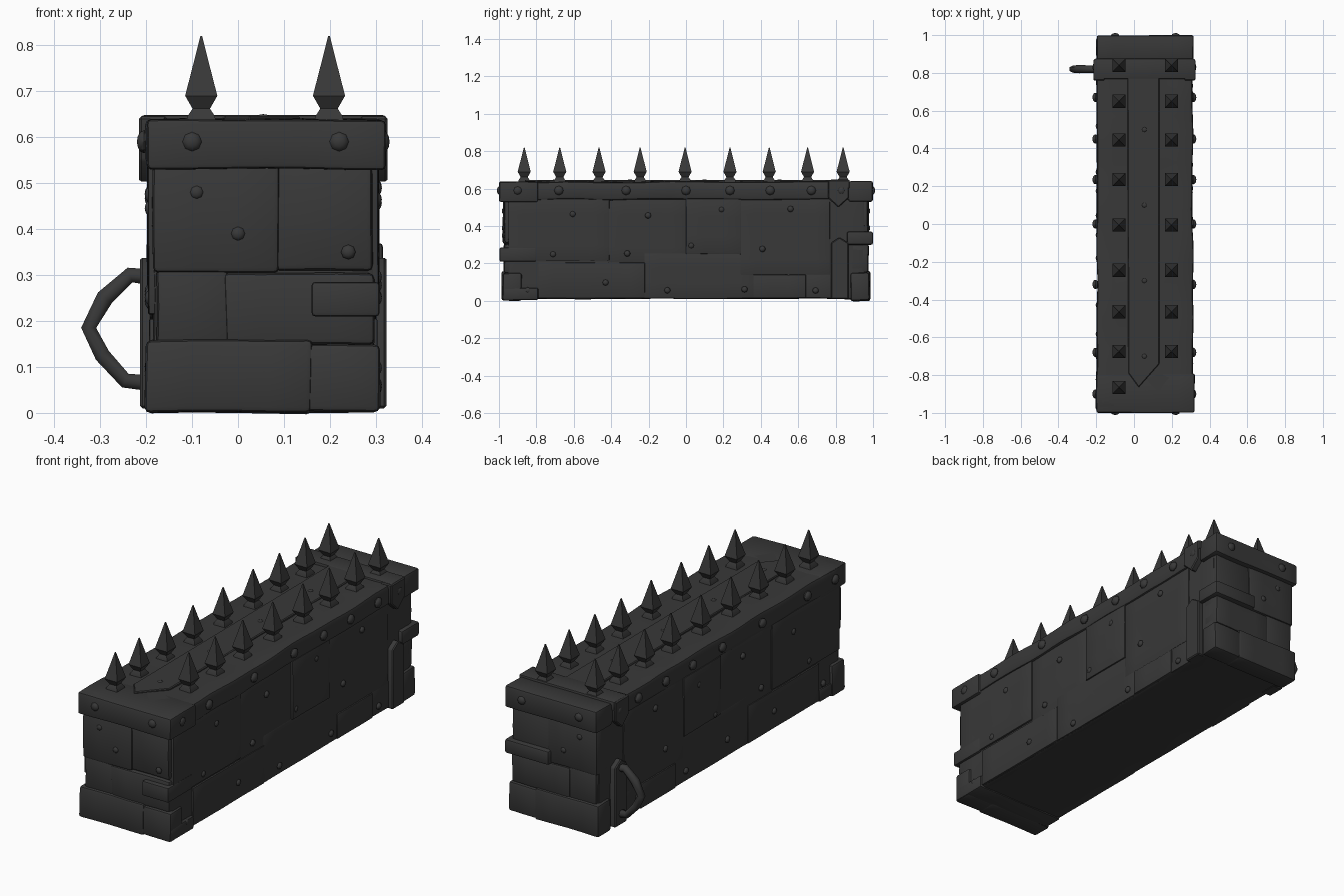
import bpy, bmesh, math, random
from mathutils import Matrix, Vector, noise

random.seed(4)
cube = bpy.data.objects.get("Cube")
if cube:
    bpy.data.objects.remove(cube, do_unlink=True)


def material(name, value):
    m = bpy.data.materials.new(name)
    m.use_nodes = True
    color = (value, value, value, 1)
    m.diffuse_color = color
    bsdf = m.node_tree.nodes["Principled BSDF"]
    bsdf.inputs["Base Color"].default_value = color
    bsdf.inputs["Roughness"].default_value = 0.8
    return m


DARK = material("dark iron stone", 0.04)
MID_X = 0.055          # centre line of the wall
SPIKE_Y = [-0.865, -0.675, -0.465, -0.245, -0.005, 0.235, 0.445, 0.65, 0.84]


def finish(bm, name, angle=40):
    bmesh.ops.recalc_face_normals(bm, faces=bm.faces)
    me = bpy.data.meshes.new(name)
    bm.to_mesh(me)
    bm.free()
    me.materials.append(DARK)
    ob = bpy.data.objects.new(name, me)
    bpy.context.collection.objects.link(ob)
    bpy.ops.object.select_all(action="DESELECT")
    ob.select_set(True)
    bpy.context.view_layer.objects.active = ob
    bpy.ops.object.shade_smooth_by_angle(angle=math.radians(angle))
    return ob


def roughen(bm, amount):
    for v in bm.verts:
        v.co += noise.noise_vector(v.co * 5) * amount


def block(name, x, y, z, bevel=0.012, wear=0.0):
    """Rounded stone between the given ranges, optionally worn."""
    bm = bmesh.new()
    bmesh.ops.create_cube(bm, size=1)
    for v in bm.verts:
        v.co = [r[0] + (c + 0.5) * (r[1] - r[0]) for c, r in zip(v.co, (x, y, z))]
    bmesh.ops.bevel(bm, geom=bm.edges[:], offset=bevel, segments=2,
                    profile=0.5, affect="EDGES")
    if wear:
        for axis, r in enumerate((x, y, z)):
            count = int((r[1] - r[0]) / 0.08)
            normal = Vector([float(i == axis) for i in range(3)])
            for i in range(1, count):
                at = normal * (r[0] + (r[1] - r[0]) * i / count)
                bmesh.ops.bisect_plane(bm, geom=bm.verts[:] + bm.edges[:] + bm.faces[:],
                                       plane_co=at, plane_no=normal)
        roughen(bm, wear)
    return finish(bm, name)


def plate(name, outline, to_point, depth, bevel=0.005):
    """Flat outline swept from depth[0] to depth[1]; to_point maps (u, v, d) to 3D."""
    bm = bmesh.new()
    rings = [[bm.verts.new(to_point(u, v, d)) for u, v in outline] for d in depth]
    bm.faces.new(rings[0])
    bm.faces.new(rings[1])
    n = len(outline)
    for i in range(n):
        j = (i + 1) % n
        bm.faces.new((rings[0][i], rings[0][j], rings[1][j], rings[1][i]))
    bmesh.ops.bevel(bm, geom=bm.edges[:], offset=bevel, segments=1, affect="EDGES")
    return finish(bm, name, 30)


def rivet(name, at, normal, size=0.022, height=0.014):
    bm = bmesh.new()
    bmesh.ops.create_uvsphere(bm, u_segments=8, v_segments=6, radius=1)
    turn = Vector((0, 0, 1)).rotation_difference(Vector(normal)).to_matrix().to_4x4()
    bm.transform(Matrix.Translation(at) @ turn @ Matrix.Diagonal((size, size, height, 1)))
    return finish(bm, name)


# Core, foundation and coping
block("wall_core", (-0.185, 0.295), (-0.955, 0.955), (0.012, 0.6), 0.01, 0.006)
block("coping", (-0.197, 0.312), (-0.98, 0.98), (0.54, 0.637), 0.014, 0.008)
block("front_coping", (-0.197, 0.322), (-1.0, -0.79), (0.53, 0.638), 0.01, 0.004)
block("back_coping", (-0.197, 0.315), (0.87, 0.998), (0.53, 0.64), 0.01, 0.004)

# Stones of the two end faces
for end, s in (("front", -1), ("back", 1)):
    def out(a, b):
        return tuple(sorted((s * a, s * b)))
    rows = [
        ("base_wide", (-0.2, 0.16), (0.0, 0.16), 0.985),
        ("base_narrow", (0.145, 0.308), (0.003, 0.15), 0.98),
        ("middle_left", (-0.178, -0.02), (0.15, 0.315), 0.972),
        ("middle_right", (-0.03, 0.295), (0.15, 0.305), 0.975),
        ("upper_left", (-0.185, 0.09), (0.305, 0.54), 0.978),
        ("upper_right", (0.08, 0.292), (0.31, 0.54), 0.972),
    ]
    for name, x, z, y in rows:
        block(f"{end}_{name}_stone", x, out(0.88, y), z, 0.012, 0.005)
    for x in (-0.1, 0.22):
        rivet(f"{end}_coping_rivet", (x, s * 0.997, 0.59), (0, s, 0))
    for x, z in ((-0.09, 0.48), (0.0, 0.39), (0.24, 0.35)):
        rivet(f"{end}_stone_rivet", (x, s * 0.975, z), (0, s, 0), 0.016, 0.01)
block("front_corner_bracket", (0.16, 0.308), (-0.997, -0.8), (0.21, 0.285), 0.008)
block("back_corner_bracket", (0.07, 0.316), (0.86, 1.0), (0.3, 0.37), 0.01)
block("front_corner_foot", (-0.195, 0.31), (-0.975, -0.79), (0.005, 0.07), 0.01)

# Overlapping thin stones and rivets on the long sides
SIDE_STONES = [
    ((-0.95, -0.41), (0.215, 0.545), 0.010), ((-0.415, 0.0), (0.2, 0.545), 0.004),
    ((0.0, 0.295), (0.25, 0.545), 0.012), ((0.29, 0.77), (0.14, 0.545), 0.006),
    ((-0.79, -0.22), (0.015, 0.205), 0.008), ((-0.225, 0.37), (0.015, 0.255), 0.005),
    ((0.36, 0.64), (0.015, 0.14), 0.010), ((0.63, 0.78), (0.015, 0.15), 0.004),
]
for side, s, face in (("left", 1, 0.295), ("right", -1, -0.185)):
    for y, z, proud in SIDE_STONES:
        x = tuple(sorted((face - s * 0.04, face + s * proud)))
        block(f"{side}_side_stone", x, y, z, 0.004, 0.002)
    for i in range(13):
        y = -0.83 + i * 0.125 + random.uniform(-0.03, 0.03)
        z = (0.08, 0.27, 0.47)[i % 3] + random.uniform(-0.03, 0.03)
        rivet(f"{side}_side_rivet", (face + s * 0.006, y, z), (s, 0, 0), 0.017, 0.012)
    for y in (-0.9, -0.68, -0.32, 0.0, 0.235, 0.45, 0.67, 0.83):
        rivet(f"{side}_coping_rivet", (face + s * 0.019, y, 0.59), (s, 0, 0), 0.025, 0.016)

    # Pointed straps around the back end
    def onto_side(u, v, d):
        return (d, u, v)
    plate(f"{side}_lower_strap",
          [(0.775, 0.01), (0.868, 0.01), (0.868, 0.31), (0.82, 0.34), (0.775, 0.31)],
          onto_side, (face - s * 0.03, face + s * 0.028))
    plate(f"{side}_upper_strap",
          [(0.76, 0.645), (0.87, 0.645), (0.87, 0.55), (0.815, 0.5), (0.76, 0.55)],
          onto_side, (face - s * 0.03, face + s * 0.03))

# Top strap and the pointed strip that runs from it
block("top_strap", (-0.212, 0.323), (0.767, 0.875), (0.6, 0.648), 0.008)
plate("top_strip",
      [(-0.035, 0.78), (0.135, 0.78), (0.135, -0.74), (0.025, -0.865), (-0.03, -0.79)],
      lambda u, v, d: (u, v, d), (0.61, 0.646), 0.004)
for y in (-0.7, -0.3, 0.1, 0.5):
    rivet("top_strip_rivet", (MID_X, y, 0.644), (0, 0, 1), 0.014, 0.006)


# Four-sided spikes with a flared foot
def spike(x, y):
    bm = bmesh.new()
    profile = [(0.034, 0.62), (0.03, 0.645), (0.019, 0.662), (0.035, 0.69), (0.017, 0.76), (0.002, 0.82)]
    rings = [[bm.verts.new((x + a * r, y + b * r, z)) for a, b in
              ((1, 1), (-1, 1), (-1, -1), (1, -1))] for r, z in profile]
    for low, high in zip(rings, rings[1:]):
        for i in range(4):
            j = (i + 1) % 4
            bm.faces.new((low[i], low[j], high[j], high[i]))
    bm.faces.new(rings[0])
    bm.faces.new(rings[-1])
    finish(bm, "spike", 25)


for i, y in enumerate(SPIKE_Y):
    spike(-0.08, y)
    if i:
        spike(0.198, y)

# Bent carrying handle
curve = bpy.data.curves.new("handle", "CURVE")
curve.dimensions = "3D"
curve.bevel_depth = 0.02
curve.bevel_resolution = 1
curve.use_fill_caps = True
path = [(-0.19, 0.295), (-0.235, 0.3), (-0.29, 0.25), (-0.325, 0.185),
        (-0.295, 0.125), (-0.245, 0.07), (-0.19, 0.065)]
line = curve.splines.new("POLY")
line.points.add(len(path) - 1)
for p, (x, z) in zip(line.points, path):
    p.co = (x, 0.82, z, 1)
    p.radius = random.uniform(0.9, 1.1)
curve.materials.append(DARK)
bpy.context.collection.objects.link(bpy.data.objects.new("handle", curve))
